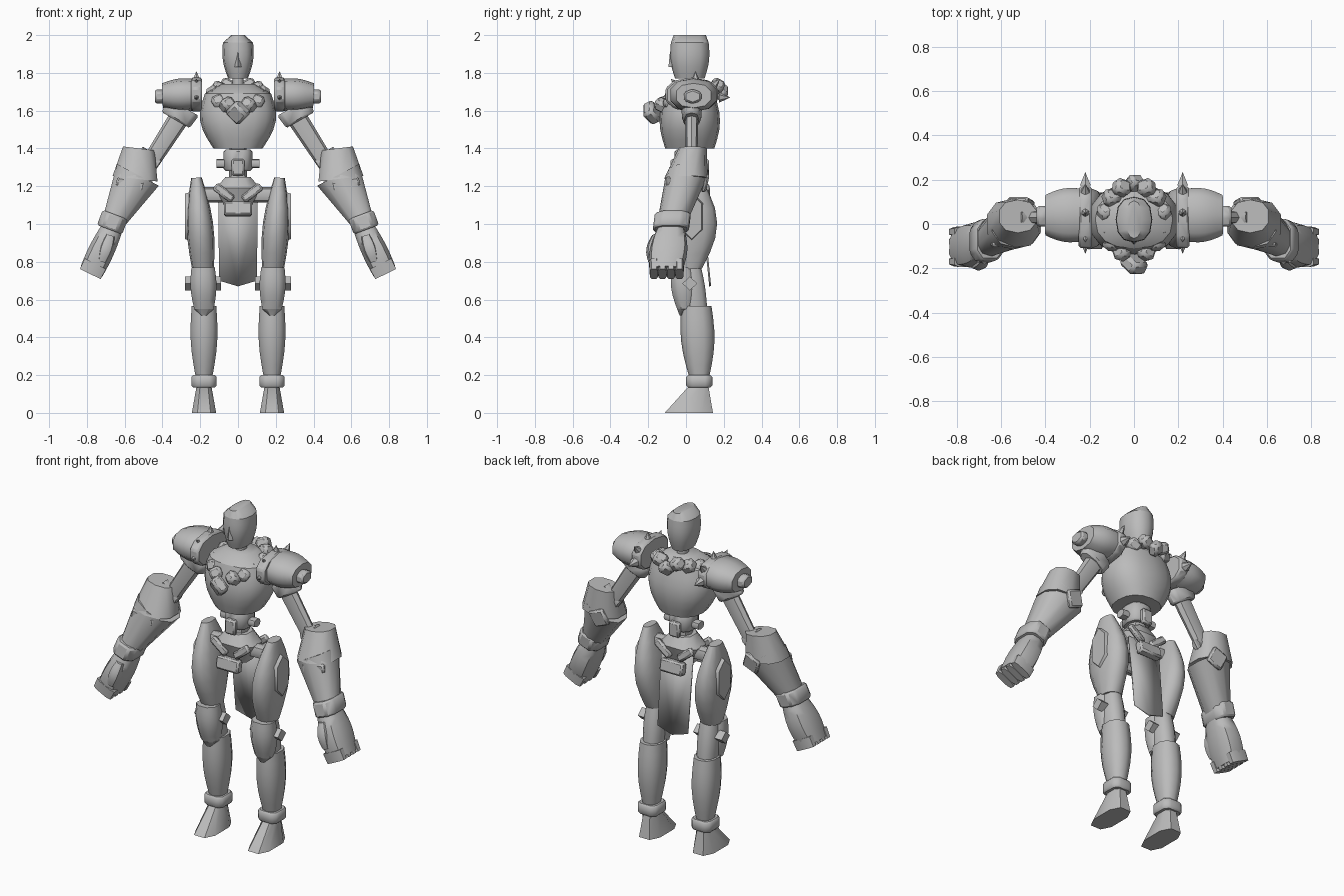
import bpy, bmesh, math
from mathutils import Vector, Matrix, Euler

default_cube = bpy.data.objects.get("Cube")
if default_cube:
    bpy.data.objects.remove(default_cube, do_unlink=True)

GREY = (.5, .5, .5, 1)
plain_grey = bpy.data.materials.new("plain grey")
plain_grey.use_nodes = True
plain_grey.diffuse_color = GREY
shader = next(node for node in plain_grey.node_tree.nodes if node.type == 'BSDF_PRINCIPLED')
shader.inputs["Base Color"].default_value = GREY

MIDDLE = .02  # depth of the body's middle line
LEG = .18     # sideways distance of each leg


def at(x, z, y=MIDDLE):
    return Vector((x, y, z))


def finish(name, mesh_builder, pair, bevel=0, angle=48):
    """Turn a bmesh into a shaded object, mirrored to the other side for pairs."""
    bmesh.ops.recalc_face_normals(mesh_builder, faces=mesh_builder.faces)
    mesh = bpy.data.meshes.new(name)
    mesh_builder.to_mesh(mesh)
    mesh_builder.free()
    mesh.materials.append(plain_grey)
    part = bpy.data.objects.new(name, mesh)
    bpy.context.scene.collection.objects.link(part)
    if bevel:
        modifier = part.modifiers.new("Bevel", 'BEVEL')
        modifier.width = bevel
        modifier.segments = 1
    if pair:
        part.modifiers.new("Mirror", 'MIRROR')
    bpy.ops.object.select_all(action='DESELECT')
    part.select_set(True)
    bpy.context.view_layer.objects.active = part
    bpy.ops.object.shade_smooth_by_angle(angle=math.radians(angle))
    return part


def size_at(sizes, t):
    """Straight taper between the ends, swelling to the middle size if given."""
    first, last = sizes[0], sizes[-1]
    swell = sizes[1] - (first + last) / 2 if len(sizes) == 3 else 0
    return first + (last - first) * t + swell * math.sin(math.pi * t)


def limb(name, start, end, wide, deep, sides=12, square=.85, flat=False,
         pair=False, bevel=0):
    """Skin rounded rings from start to end; deep is always measured along y."""
    builder = bmesh.new()
    across = Vector((0, 1, 0)).cross(end - start).normalized()
    steps = 6 if len(wide) == 3 else 1
    rings = []
    for step in range(steps + 1):
        t = step / steps
        a, b = size_at(wide, t), size_at(deep, t)
        ring = []
        for side in range(sides):
            turn = math.tau * (side + flat / 2) / sides
            c, s = math.cos(turn), math.sin(turn)
            c = math.copysign(abs(c) ** square, c)
            s = math.copysign(abs(s) ** square, s)
            point = start.lerp(end, t) + across * a * c + Vector((0, b * s, 0))
            ring.append(builder.verts.new(point))
        rings.append(ring)
    for low, high in zip(rings, rings[1:]):
        for side in range(sides):
            after = (side + 1) % sides
            builder.faces.new((low[side], low[after], high[after], high[side]))
    builder.faces.new(rings[0])
    builder.faces.new(rings[-1])
    return finish(name, builder, pair, bevel)


def box(name, place, size, turn=(0, 0, 0), pair=False, bevel=.01):
    builder = bmesh.new()
    rotation = Euler([math.radians(degrees) for degrees in turn]).to_matrix().to_4x4()
    matrix = Matrix.Translation(place) @ rotation @ Matrix.Diagonal((*size, 1))
    bmesh.ops.create_cube(builder, size=1, matrix=matrix)
    return finish(name, builder, pair, bevel)


def spike(name, place, direction):
    builder = bmesh.new()
    matrix = Matrix.Translation(place) @ direction.to_track_quat('Z', 'Y').to_matrix().to_4x4()
    bmesh.ops.create_cone(builder, cap_ends=True, segments=6, radius1=.028, radius2=0,
                          depth=.06, matrix=matrix)
    return finish(name, builder, pair=True, angle=20)


# Head, neck and torso
limb("head", at(0, 1.77), at(0, 1.96), wide=(.052, .08, .08), deep=(.078, .102, .1))
limb("crown", at(0, 1.96), at(0, 2), wide=(.08, .035), deep=(.1, .085))
limb("nose", at(0, 1.83, -.075), at(0, 1.91, -.075), wide=(.018, .006), deep=(.018, .01), sides=4)
limb("neck", at(0, 1.7, .03), at(0, 1.8, .03), wide=(.03, .03), deep=(.035, .035))
limb("torso", at(0, 1.4), at(0, 1.69), wide=(.13, .2, .175), deep=(.13, .16, .13), sides=16)
limb("torso_top", at(0, 1.69), at(0, 1.74, .03), wide=(.175, .09), deep=(.13, .08), sides=16)

# Necklace of cut stones, rising from the chest to the back
box("front_stone", at(0, 1.59, -.18), (.098, .065, .098), turn=(35, 45, 0), bevel=.015)
box("back_stone", at(0, 1.7, .185), (.075, .06, .075), turn=(-40, 45, 0), bevel=.015)
STONES = 6
for stone in range(STONES):
    around = math.pi * (stone + 1) / (STONES + 1)
    place = at(.13 * math.sin(around), 1.68 - .055 * math.cos(around),
               MIDDLE - .16 * math.cos(around))
    box(f"necklace_stone_{stone}", place, (.075, .07, .065),
        turn=(30, 25, 45 + math.degrees(around)), pair=True, bevel=.015)

# Shoulder armour with a ring of spikes
limb("shoulder_band", at(.19, 1.685, .03), at(.25, 1.685, .03), wide=(.09, .09),
     deep=(.145, .145), sides=10, pair=True, bevel=.01)
limb("shoulder_dome", at(.24, 1.685, .04), at(.4, 1.68, .04), wide=(.085, .086, .065),
     deep=(.125, .125, .095), sides=10, pair=True)
limb("shoulder_boss", at(.39, 1.675, .035), at(.44, 1.675, .035), wide=(.04, .04),
     deep=(.052, .052), sides=6, pair=True, bevel=.01)
for index in range(5):
    around = math.pi * index / 4
    direction = Vector((0, math.cos(around), math.sin(around)))
    place = at(.22, 1.67 + .11 * direction.z, .05 + .155 * direction.y)
    spike(f"band_spike_{index}", place, direction)

# Upper arms
limb("shoulder_socket", at(.29, 1.62, .03), at(.33, 1.55, .03), wide=(.1, .09),
     deep=(.055, .05), sides=8, pair=True, bevel=.01)
limb("upper_arm", at(.3, 1.58, .03), at(.48, 1.3, .03), wide=(.055, .045),
     deep=(.035, .03), sides=8, pair=True)
limb("elbow_pin", at(.42, 1.315, .03), at(.52, 1.385, .03), wide=(.03, .03),
     deep=(.03, .03), sides=8, pair=True)
box("elbow_hinge", at(.485, 1.35, .03), (.06, .09, .07), turn=(0, 35, 0), pair=True)

# Forearms: flared bracer over a tapering sleeve
limb("upper_bracer", at(.525, 1.4, .035), at(.545, 1.24, 0), wide=(.088, .125),
     deep=(.075, .115), sides=10, flat=True, pair=True)
limb("lower_bracer", at(.53, 1.26, .005), at(.655, 1.02, -.07), wide=(.13, .066),
     deep=(.112, .08), sides=10, flat=True, pair=True)
box("bracer_strap", at(.57, 1.21, -.09), (.15, .03, .055), turn=(0, -12, 0), pair=True)
box("bracer_fin", at(.51, 1.23, .1), (.1, .03, .1), turn=(-12, 22, 0), pair=True)

# Wrists and hands
limb("wrist_cuff", at(.65, 1.05, -.07), at(.68, .97, -.08), wide=(.075, .075),
     deep=(.1, .1), sides=8, square=.7, flat=True, pair=True, bevel=.01)
limb("hand", at(.665, .98, -.08), at(.775, .75, -.105), wide=(.058, .07, .066),
     deep=(.07, .1, .085), sides=10, square=.7, flat=True, pair=True)
for finger in range(4):
    y = -.17 + finger * .045
    limb(f"finger_{finger}", at(.755, .79, y), at(.782, .735, y), wide=(.066, .064),
         deep=(.026, .022), sides=8, square=.6, flat=True, pair=True)
limb("thumb", at(.675, .94, -.15), at(.72, .8, -.18), wide=(.025, .036, .022),
     deep=(.03, .045, .02), sides=8, pair=True)

# Waist and pelvis
limb("spine", at(0, 1.15), at(0, 1.41), wide=(.05, .045), deep=(.05, .05), sides=8)
limb("waist_drum", at(0, 1.28), at(0, 1.395), wide=(.077, .077), deep=(.08, .08), bevel=.012)
limb("waist_pin", at(-.115, 1.32), at(.115, 1.32), wide=(.024, .024), deep=(.03, .03), sides=8)
limb("pelvis", at(0, 1.08), at(0, 1.19), wide=(.07, .125), deep=(.07, .105), sides=8, flat=True)
limb("belt", at(0, 1.19), at(0, 1.25), wide=(.125, .07), deep=(.105, .07), sides=8, flat=True)
limb("hip_axle", at(-.2, 1.155), at(.2, 1.155), wide=(.04, .04), deep=(.04, .04), sides=8)
for label, way in (("front", -1), ("back", 1)):
    box(f"{label}_waist_block", at(0, 1.3, MIDDLE + way * .085), (.07, .035, .09))
    box(f"{label}_buckle", at(0, 1.08, MIDDLE + way * .105), (.15, .05, .075),
        turn=(way * 12, 0, 0))
    for hand, side in (("left", 1), ("right", -1)):
        box(f"{label}_{hand}_belt_plate", at(side * .075, 1.165, MIDDLE + way * .09),
            (.12, .03, .045), turn=(way * 12, side * -38, 0))

# Hanging cloth with a pointed hem
cloth = bmesh.new()
half_outline = ((0, .67), (.1, .7), (.105, 1.15), (0, 1.15))
cloth.faces.new([cloth.verts.new(at(x, z, .19 - z / 10)) for x, z in half_outline])
hanging_cloth = finish("hanging_cloth", cloth, pair=True)
hanging_cloth.modifiers.new("Thickness", 'SOLIDIFY').thickness = .01

# Thigh armour
limb("thigh_armour", at(.22, 1.245, .03), at(.185, .765), wide=(.028, .07, .058),
     deep=(.05, .14, .065), pair=True)
limb("thigh_plate", at(.25, 1.04, .03), at(.28, 1.04, .03), wide=(.13, .12),
     deep=(.07, .06), sides=6, pair=True)

# Knees
limb("knee_leg", at(LEG, .8), at(LEG, .55, .045), wide=(.045, .058, .055),
     deep=(.055, .07, .07), sides=10, pair=True)
limb("knee_guard", at(.185, .77, -.02), at(LEG, .55, -.005), wide=(.066, .073, .055),
     deep=(.06, .07, .045), sides=8, flat=True, pair=True)
limb("knee_tip", at(LEG, .55, -.005), at(LEG, .515, -.015), wide=(.055, .015),
     deep=(.045, .02), sides=8, flat=True, pair=True)
limb("knee_pin", at(.09, .685), at(.28, .685), wide=(.036, .036), deep=(.04, .04),
     sides=4, square=1, pair=True)

# Shins, ankle cuffs and feet
limb("shin", at(LEG, .565, .055), at(LEG, .19, .07), wide=(.068, .073, .046),
     deep=(.08, .088, .053), sides=10, flat=True, pair=True)
limb("ankle_cuff", at(LEG, .135, .07), at(LEG, .2, .07), wide=(.07, .07),
     deep=(.073, .073), sides=8, square=.6, flat=True, pair=True, bevel=.01)
limb("foot", at(LEG, 0, .015), at(LEG, .15, .07), wide=(.068, .04), deep=(.135, .05),
     sides=8, square=.7, flat=True, pair=True)
